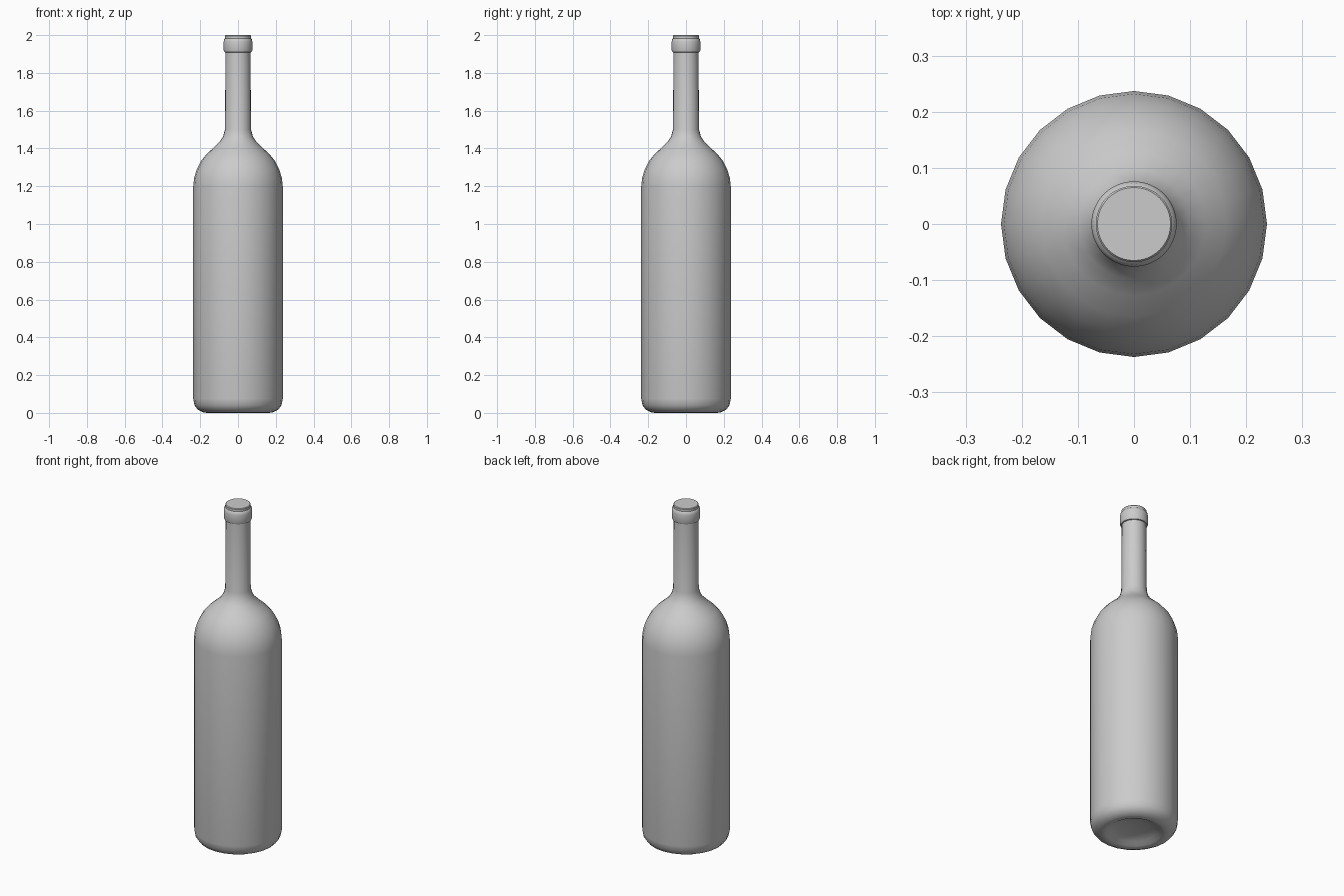
import bpy, bmesh, math

if "Cube" in bpy.data.objects:
    bpy.data.objects.remove(bpy.data.objects["Cube"])


def lathe(name, profile, sides, angle=35):
    """Revolve (radius, height) points around z; radius 0 makes a pole."""
    bm = bmesh.new()
    rings = []
    for r, z in profile:
        if r == 0:
            rings.append([bm.verts.new((0, 0, z))] * sides)
        else:
            rings.append([bm.verts.new((r * math.cos(math.tau * i / sides),
                                        r * math.sin(math.tau * i / sides), z))
                          for i in range(sides)])
    for a, b in zip(rings, rings[1:]):
        for i in range(sides):
            j = (i + 1) % sides
            corners = list(dict.fromkeys((a[i], a[j], b[j], b[i])))
            bm.faces.new(corners)
    bmesh.ops.recalc_face_normals(bm, faces=bm.faces)
    mesh = bpy.data.meshes.new(name)
    bm.to_mesh(mesh)
    bm.free()
    obj = bpy.data.objects.new(name, mesh)
    bpy.context.collection.objects.link(obj)
    bpy.ops.object.select_all(action='DESELECT')
    obj.select_set(True)
    bpy.context.view_layer.objects.active = obj
    bpy.ops.object.shade_smooth_by_angle(angle=math.radians(angle))
    return obj


# Glass body: shallow punt, rounded heel, straight wall, shoulder and neck
lathe("bottle_body", [
    (0, 0.035), (0.08, 0.03), (0.125, 0.018), (0.15, 0.004), (0.165, 0.0),
    (0.185, 0.003), (0.212, 0.016), (0.23, 0.04), (0.237, 0.075),
    (0.237, 1.20), (0.232, 1.245), (0.218, 1.29), (0.195, 1.335),
    (0.165, 1.372), (0.128, 1.405), (0.098, 1.434), (0.079, 1.463),
    (0.069, 1.50), (0.066, 1.92),
], 24)

# Closed mouth with the collar around it
lathe("neck_collar", [
    (0.064, 1.908), (0.072, 1.91), (0.076, 1.92), (0.076, 1.965),
    (0.073, 1.978), (0.068, 1.983), (0.068, 1.996), (0.065, 2.0), (0, 2.0),
], 48)
